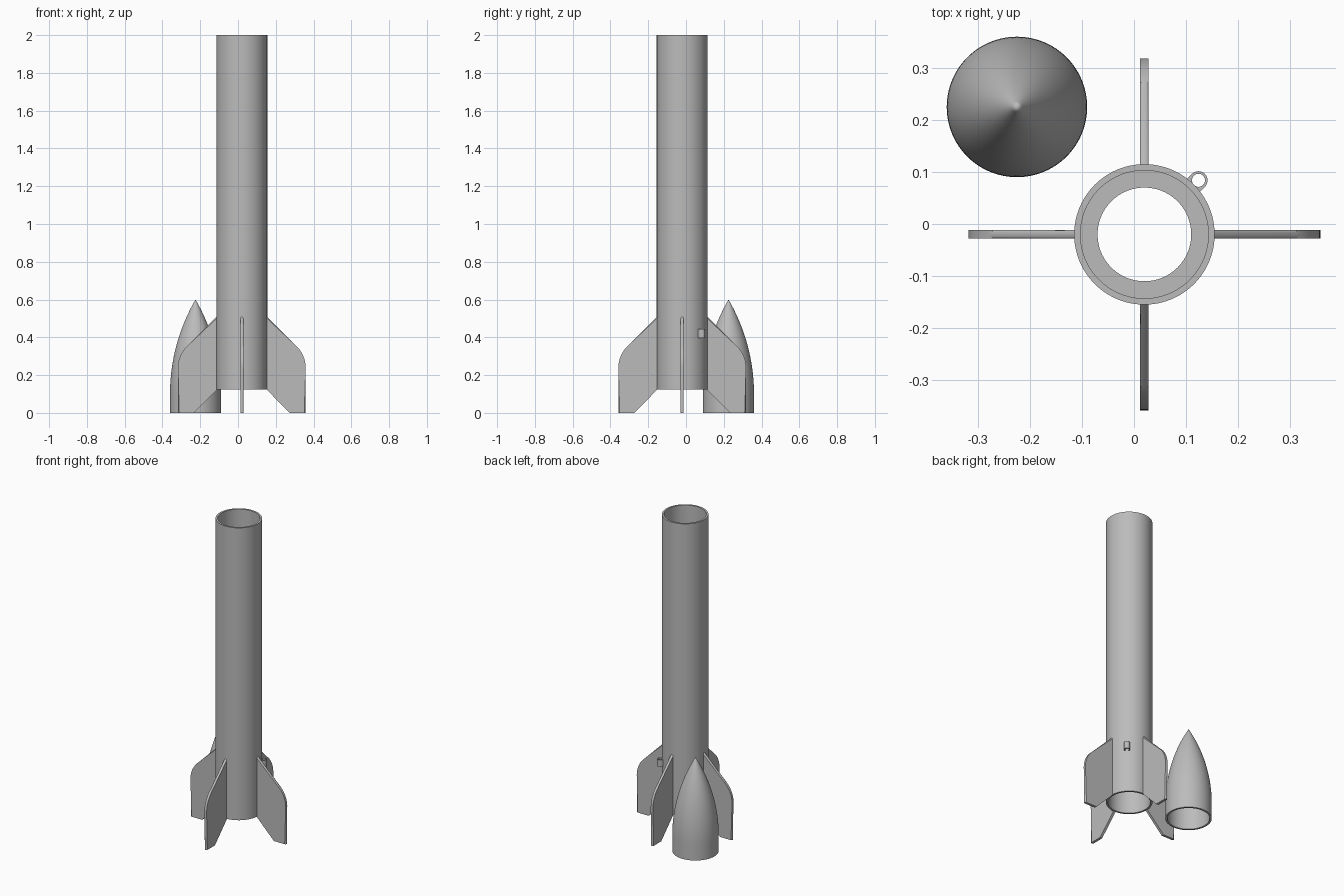
import bpy, bmesh, math
from mathutils import Matrix, Vector

if "Cube" in bpy.data.objects:
    bpy.data.objects.remove(bpy.data.objects["Cube"])

CX, CY = 0.02, -0.02          # body tube axis
R, BORE = 0.135, 0.123        # outer and inner radius

grey = bpy.data.materials.new("plain_grey")
grey.diffuse_color = (0.5, 0.5, 0.5, 1)
grey.use_nodes = True
grey.node_tree.nodes["Principled BSDF"].inputs["Base Color"].default_value = grey.diffuse_color


def finish(bm, name, matrix, angle=35):
    bmesh.ops.remove_doubles(bm, verts=bm.verts, dist=1e-6)
    bmesh.ops.recalc_face_normals(bm, faces=bm.faces)
    me = bpy.data.meshes.new(name)
    bm.to_mesh(me)
    bm.free()
    me.polygons.foreach_set("use_smooth", [True] * len(me.polygons))
    me.set_sharp_from_angle(angle=math.radians(angle))
    me.materials.append(grey)
    ob = bpy.data.objects.new(name, me)
    ob.matrix_world = matrix
    bpy.context.collection.objects.link(ob)
    return ob


def lathe(name, profile, x, y, steps=96):
    bm = bmesh.new()
    vs = [bm.verts.new((r, 0, z)) for r, z in profile]
    es = [bm.edges.new((vs[i], vs[(i + 1) % len(vs)])) for i in range(len(vs))
          if i + 1 < len(vs) or profile[-1][0] > 0]
    bmesh.ops.spin(bm, geom=vs + es, axis=(0, 0, 1), cent=(0, 0, 0),
                   angle=math.tau, steps=steps, use_duplicate=False)
    return finish(bm, name, Matrix.Translation((x, y, 0)))


# body tube with an internal stop ring
lathe("body_tube", [(R, 0.125), (R, 2.0), (BORE, 2.0), (BORE, 0.53), (0.09, 0.53),
                    (0.09, 0.50), (BORE, 0.465), (BORE, 0.125)], CX, CY)


# nose cone: short straight skirt, then a tangent ogive, hollow inside
def ogive(rad, z0, z1, n=28):
    h = z1 - z0
    rho = (rad * rad + h * h) / (2 * rad)
    pts = []
    for i in range(n + 1):
        t = h * i / n
        pts.append((max(0.0, math.sqrt(rho * rho - t * t) + rad - rho), z0 + t))
    pts[-1] = (0.0, z1)
    return pts


outer = [(R, 0.0)] + ogive(R, 0.1, 0.6)
inner = [(BORE, 0.0)] + ogive(BORE, 0.1, 0.56)
lathe("nose_cone", outer[::-1] + inner, -0.225, 0.225)

# fins: swept plate, rounded along the leading and outer edge
ARC, TIP, HALF = 0.157, 0.338, 0.008
lead = [(0.13, 0.513)]
for i in range(11):
    a = math.radians(45 - 4.5 * i)
    lead.append((TIP - ARC + ARC * math.cos(a), 0.24 + ARC * math.sin(a)))
lead.append((TIP, 0.0))
outline = lead + [(0.254, 0.0), (0.13, 0.125)]


def fin(name, angle):
    bm = bmesh.new()
    sides = [[bm.verts.new((r, s * HALF, z)) for r, z in outline] for s in (-1, 1)]
    n = len(outline)
    for s in sides:
        bm.faces.new(s)
    for i in range(n):
        j = (i + 1) % n
        bm.faces.new((sides[0][i], sides[0][j], sides[1][j], sides[1][i]))
    edges = [bm.edges.get((s[i], s[i + 1])) for s in sides for i in range(len(lead) - 1)]
    bmesh.ops.bevel(bm, geom=edges, offset=0.0072, segments=4, profile=0.5,
                    affect='EDGES', clamp_overlap=False)
    finish(bm, name, Matrix.Translation((CX, CY, 0)) @ Matrix.Rotation(angle, 4, 'Z'))


for k, side in enumerate(("right", "back", "left", "front")):
    fin("fin_" + side, k * math.pi / 2)

# launch lug: small guide ring whose flat back merges into the tube
bm = bmesh.new()
LR, HOLE, N = 0.0175, 0.0125, 40
loops = []
for hole, z in ((0, 0.397), (0, 0.443), (1, 0.443), (1, 0.397)):
    loop = []
    for i in range(N):
        c, s = math.cos(math.tau * i / N), math.sin(math.tau * i / N)
        t = HOLE if hole else LR
        if not hole and c < -1e-6:
            t = min(LR / max(abs(s), 1e-6), 0.016 / -c)
        loop.append(bm.verts.new((0.147 + t * c, t * s, z)))
    loops.append(loop)
for k in range(4):
    a, b = loops[k], loops[(k + 1) % 4]
    for i in range(N):
        j = (i + 1) % N
        bm.faces.new((a[i], a[j], b[j], b[i]))
finish(bm, "launch_lug", Matrix.Translation((CX, CY, 0)) @ Matrix.Rotation(math.pi / 4, 4, 'Z'))
